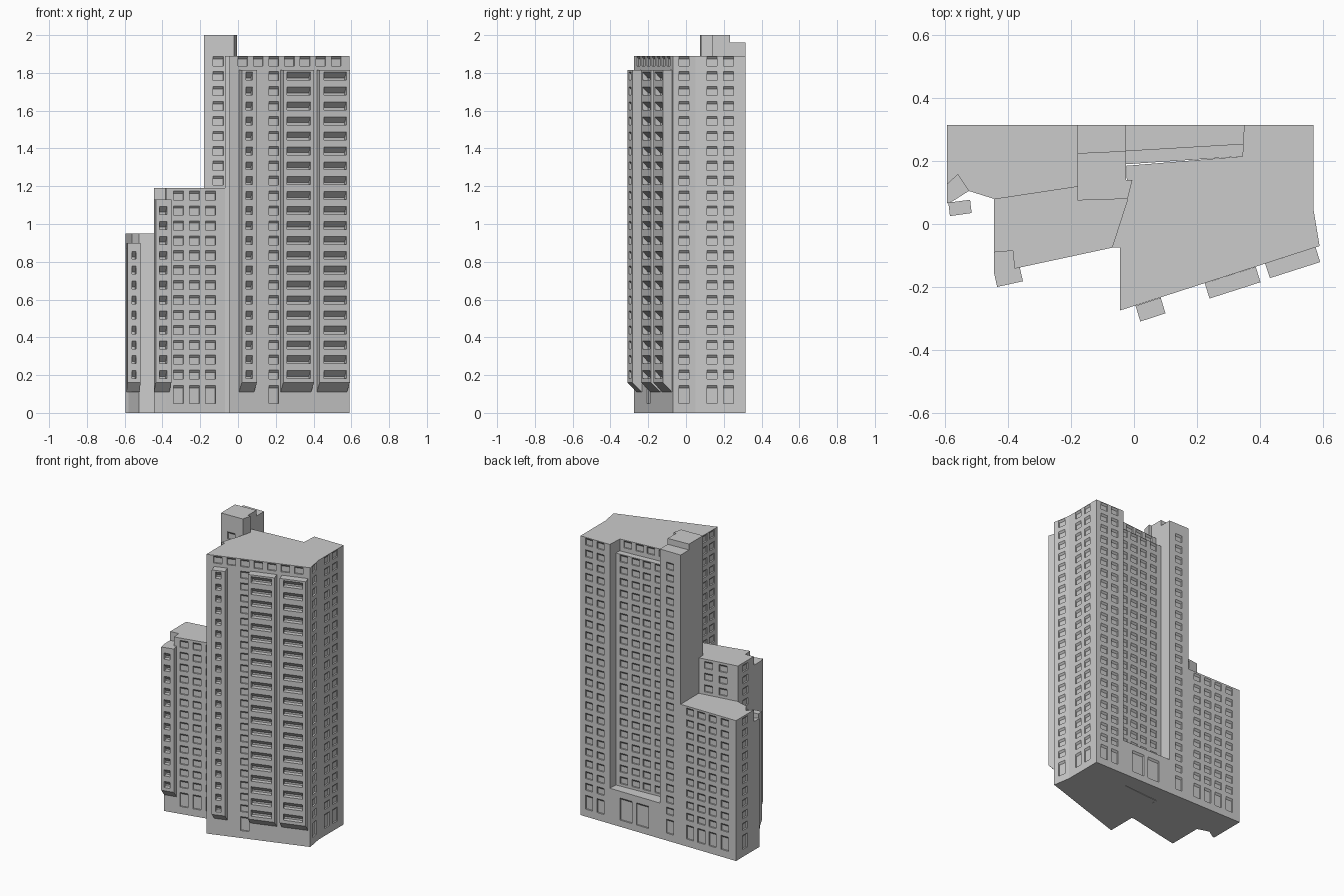
import bpy, bmesh
from mathutils import Vector

cube = bpy.data.objects.get("Cube")
if cube:
    bpy.data.objects.remove(cube)

grey = bpy.data.materials.new("concrete grey")
grey.use_nodes = True
grey.diffuse_color = (0.6, 0.6, 0.6, 1)
grey.node_tree.nodes["Principled BSDF"].inputs["Base Color"].default_value = (0.6, 0.6, 0.6, 1)

PITCH, FIRST = 0.079, 0.2025


def floors(lo, hi, half=0.024):
    """Height ranges of window rows; floor -1 is the tall ground opening."""
    rows = [(0.05, 0.145)] if lo < 0 else []
    return rows + [(FIRST + PITCH * i - half, FIRST + PITCH * i + half)
                   for i in range(max(lo, 0), hi + 1)]


def band(cols, rows, top=None, width=0.054, depth=0.01, drop=0.012):
    return dict(cols=cols, rows=rows, top=top, width=width, depth=depth, drop=drop)


def add_band(bm, p, q, z0, z1, b):
    """Wall strip split into a grid, each window cell pushed in under a sloped head."""
    p, q = Vector(p), Vector(q)
    along = q - p
    length = along.length
    t = along / length
    inward = Vector((-t.y, t.x)) * b["depth"]
    axis = 0 if abs(along.x) > abs(along.y) else 1
    centres = sorted((c - p[axis]) / t[axis] for c in b["cols"])
    spans = [(c - b["width"] / 2, c + b["width"] / 2) for c in centres]
    us = [0] + [u for s in spans for u in s] + [length]
    zs = [z0] + [z for r in b["rows"] for z in r] + [z1]

    def point(u, z, deep=False):
        xy = p + t * u + (inward if deep else Vector((0, 0)))
        return bm.verts.new((xy.x, xy.y, z))

    def quad(*corners):
        bm.faces.new([point(*c) for c in corners])

    for i in range(len(us) - 1):
        for j in range(len(zs) - 1):
            a, c, lo, hi = us[i], us[i + 1], zs[j], zs[j + 1]
            if not (i % 2 and j % 2):
                quad((a, lo), (c, lo), (c, hi), (a, hi))
                continue
            mid = hi - b["drop"]
            quad((a, lo, True), (c, lo, True), (c, mid, True), (a, mid, True))
            quad((a, lo), (c, lo), (c, lo, True), (a, lo, True))
            quad((a, mid, True), (c, mid, True), (c, hi), (a, hi))
            quad((a, lo), (a, lo, True), (a, mid, True), (a, hi))
            quad((c, lo, True), (c, lo), (c, hi), (c, mid, True))


def block(name, pts, top, walls=None, bottoms=None):
    """Prism from a counter-clockwise footprint; walls maps an edge to window bands."""
    walls = walls or {}
    bottoms = bottoms or [0] * len(pts)
    bm = bmesh.new()
    for i, p in enumerate(pts):
        k = (i + 1) % len(pts)
        q = pts[k]
        if i in walls:
            z = bottoms[i]
            for b in walls[i]:
                z1 = b["top"] or top
                add_band(bm, p, q, z, z1, b)
                z = z1
        else:
            bm.faces.new([bm.verts.new(v) for v in
                          ((*p, bottoms[i]), (*q, bottoms[k]), (*q, top), (*p, top))])
    bm.faces.new([bm.verts.new((*p, top)) for p in pts])
    bm.faces.new([bm.verts.new((*p, z)) for p, z in reversed(list(zip(pts, bottoms)))])
    bmesh.ops.remove_doubles(bm, verts=bm.verts, dist=0.0001)
    mesh = bpy.data.meshes.new(name)
    bm.to_mesh(mesh)
    bm.free()
    mesh.materials.append(grey)
    obj = bpy.data.objects.new(name, mesh)
    bpy.context.collection.objects.link(obj)
    return obj


def balcony_stack(name, pts, top, col, width, last):
    """Projecting bay with a sloped underside; first edge is the outer face."""
    rows = floors(0, last, 0.021)
    block(name, pts, top, {0: [band([col], rows, None, width, 0.03, 0.03)]},
          [0.16, 0.16, 0.11, 0.11])


full = floors(-1, 21)

# Main tower
top_cols = [0.025 + 0.0825 * i for i in range(7)]
block("main_tower",
      [(-0.045, -0.275), (0.59, -0.07), (0.57, 0.05), (0.57, 0.315), (0.35, 0.315),
       (0.345, 0.215), (-0.025, 0.185), (-0.02, 0.08), (-0.07, -0.075), (-0.045, -0.075)],
      1.89,
      {0: [band([0.19], floors(-1, 20), 1.815), band(top_cols, floors(21, 21))],
       1: [band([-0.01], full)],
       2: [band([0.138, 0.225], full)],
       3: [band([0.42, 0.505], full)],
       5: [band([0.04, 0.125, 0.205, 0.29], floors(21, 21))],
       9: [band([-0.135, -0.215], full)]})

# Rear recess: inner wall and entrance base
block("recess_wall", [(-0.025, 0.19), (0.345, 0.215), (0.35, 0.255), (-0.025, 0.233)], 1.81,
      {2: [band([0.04, 0.125, 0.205, 0.29], floors(1, 20))]})
block("entrance_base", [(-0.025, 0.233), (0.35, 0.255), (0.35, 0.315), (-0.025, 0.315)], 0.24,
      {2: [band([0.107, 0.23], [(0.045, 0.195)], None, 0.09)]})

# Stair core
block("core_front",
      [(-0.18, 0.075), (-0.02, 0.08), (-0.005, 0.14), (-0.025, 0.14), (-0.025, 0.232),
       (-0.18, 0.225)], 2.0, {0: [band([-0.105], floors(13, 21))]})
block("core_rear", [(-0.18, 0.225), (-0.025, 0.232), (-0.025, 0.315), (-0.18, 0.315)], 1.96,
      {2: [band([-0.1], full)]})

# Middle wing
block("middle_wing",
      [(-0.38, -0.142), (-0.045, -0.07), (-0.02, 0.08), (-0.18, 0.12), (-0.445, 0.08),
       (-0.445, -0.09), (-0.385, -0.085)], 1.19,
      {0: [band([-0.315, -0.23, -0.145], floors(-1, 12))],
       3: [band([-0.245, -0.345], floors(10, 12))],
       4: [band([0.0], floors(-1, 12))]})
block("middle_wing_corner",
      [(-0.445, -0.155), (-0.38, -0.142), (-0.385, -0.085), (-0.445, -0.09)], 1.13)

# Low wing
block("low_wing",
      [(-0.525, 0.105), (-0.445, 0.08), (-0.18, 0.12), (-0.18, 0.315), (-0.595, 0.315),
       (-0.595, 0.125), (-0.56, 0.157)], 0.95,
      {3: [band([-0.25, -0.335, -0.42, -0.51], floors(-1, 9))],
       4: [band([0.22], floors(-1, 9))]})
block("low_wing_corner",
      [(-0.595, 0.065), (-0.58, 0.07), (-0.525, 0.105), (-0.56, 0.157), (-0.595, 0.125)], 0.87)

# Balcony stacks
balcony_stack("narrow_balconies",
              [(0.02, -0.31), (0.1, -0.284), (0.085, -0.234), (0.005, -0.26)],
              1.815, 0.06, 0.036, 20)
balcony_stack("centre_balconies",
              [(0.24, -0.237), (0.402, -0.185), (0.387, -0.136), (0.225, -0.188)],
              1.815, 0.322, 0.13, 20)
balcony_stack("right_balconies",
              [(0.432, -0.172), (0.592, -0.121), (0.577, -0.074), (0.417, -0.126)],
              1.815, 0.514, 0.125, 20)
balcony_stack("middle_wing_balconies",
              [(-0.435, -0.2), (-0.353, -0.182), (-0.363, -0.138), (-0.445, -0.155)],
              1.13, -0.396, 0.04, 11)
balcony_stack("low_wing_balconies",
              [(-0.585, 0.025), (-0.516, 0.035), (-0.521, 0.077), (-0.59, 0.068)],
              0.9, -0.551, 0.022, 8)
